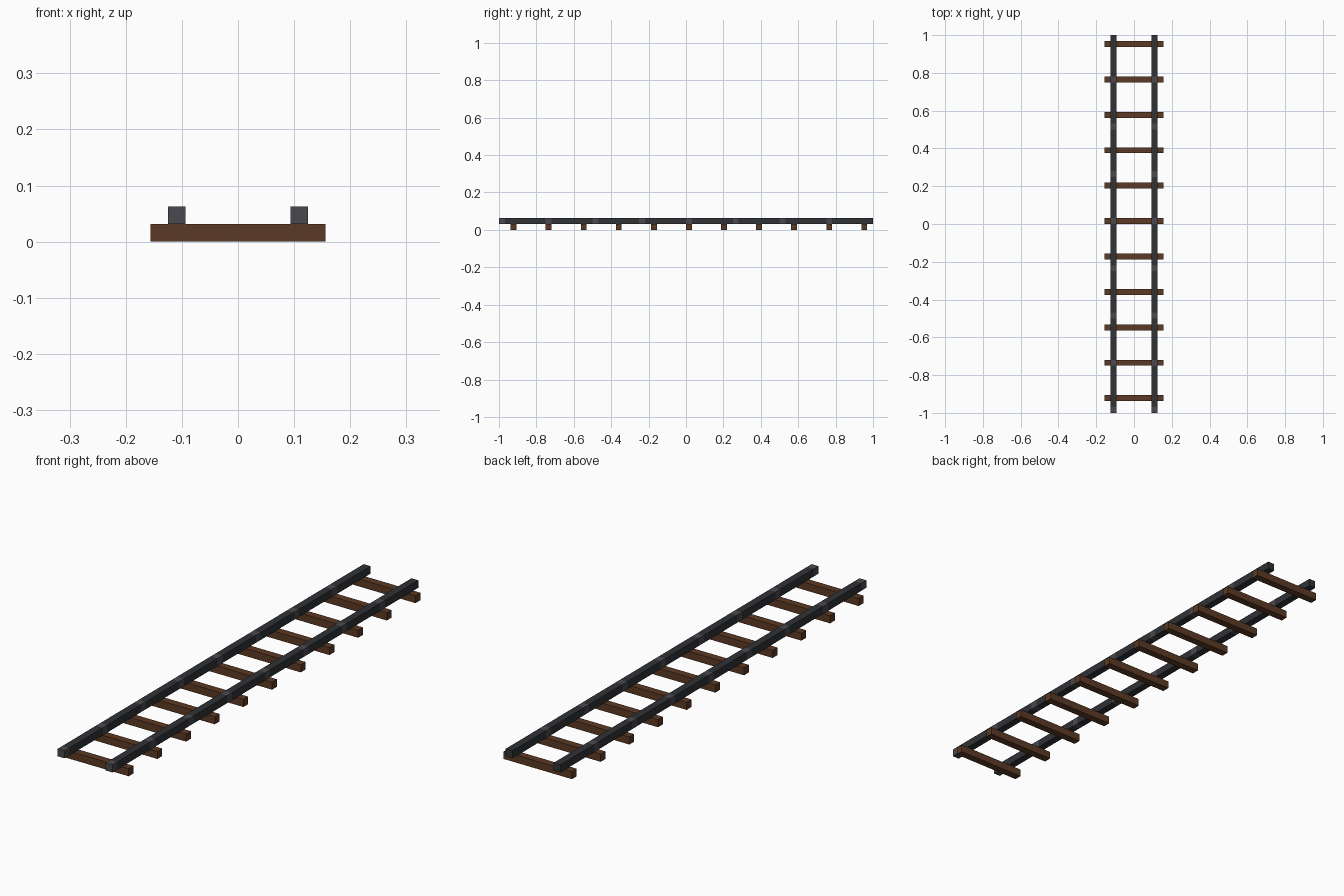
import bpy, bmesh
from mathutils import Matrix

if "Cube" in bpy.data.objects:
    bpy.data.objects.remove(bpy.data.objects["Cube"])

U = 1 / 32  # building unit: the track is 64 units long


def material(name, rgb):
    m = bpy.data.materials.new(name)
    m.diffuse_color = (*rgb, 1)
    m.use_nodes = True
    m.node_tree.nodes["Principled BSDF"].inputs["Base Color"].default_value = m.diffuse_color
    return m


def box(name, lo, hi, mats, cuts=(), pick=None):
    """Box between two corners (in units), optionally cut along y and recoloured."""
    bm = bmesh.new()
    bmesh.ops.create_cube(bm, size=1)
    for v in bm.verts:
        for i in range(3):
            v.co[i] = (lo[i] + (v.co[i] + 0.5) * (hi[i] - lo[i])) * U
    for y in cuts:
        bmesh.ops.bisect_plane(bm, geom=bm.verts[:] + bm.edges[:] + bm.faces[:],
                               plane_co=(0, y * U, 0), plane_no=(0, 1, 0))
    if pick:
        for f in bm.faces:
            f.material_index = pick(f.calc_center_median().y / U)
    me = bpy.data.meshes.new(name)
    bm.to_mesh(me)
    bm.free()
    for m in mats:
        me.materials.append(m)
    ob = bpy.data.objects.new(name, me)
    bpy.context.collection.objects.link(ob)
    return ob


wood = material("brown_wood", (0.107, 0.042, 0.018))
dark = material("dark_steel", (0.030, 0.032, 0.036))
light = material("light_steel", (0.068, 0.068, 0.077))

# Crossties, evenly repeated along the track
ties = box("crossties", (-5, -30, 0), (5, -29, 1), [wood])
arr = ties.modifiers.new("repeat", 'ARRAY')
arr.count = 11
arr.use_relative_offset = False
arr.use_constant_offset = True
arr.constant_offset_displace = (0, 6 * U, 0)

# Rails with a lighter joint every eight units, mirrored across x
cuts = [y for k in range(-32, 32, 8) for y in (k, k + 1) if y > -32]
rails = box("rails", (3, -32, 1), (4, 32, 2), [dark, light], cuts,
            lambda y: 1 if y < 31.9 and (y + 32) % 8 < 1 else 0)
rails.modifiers.new("other_side", 'MIRROR')
